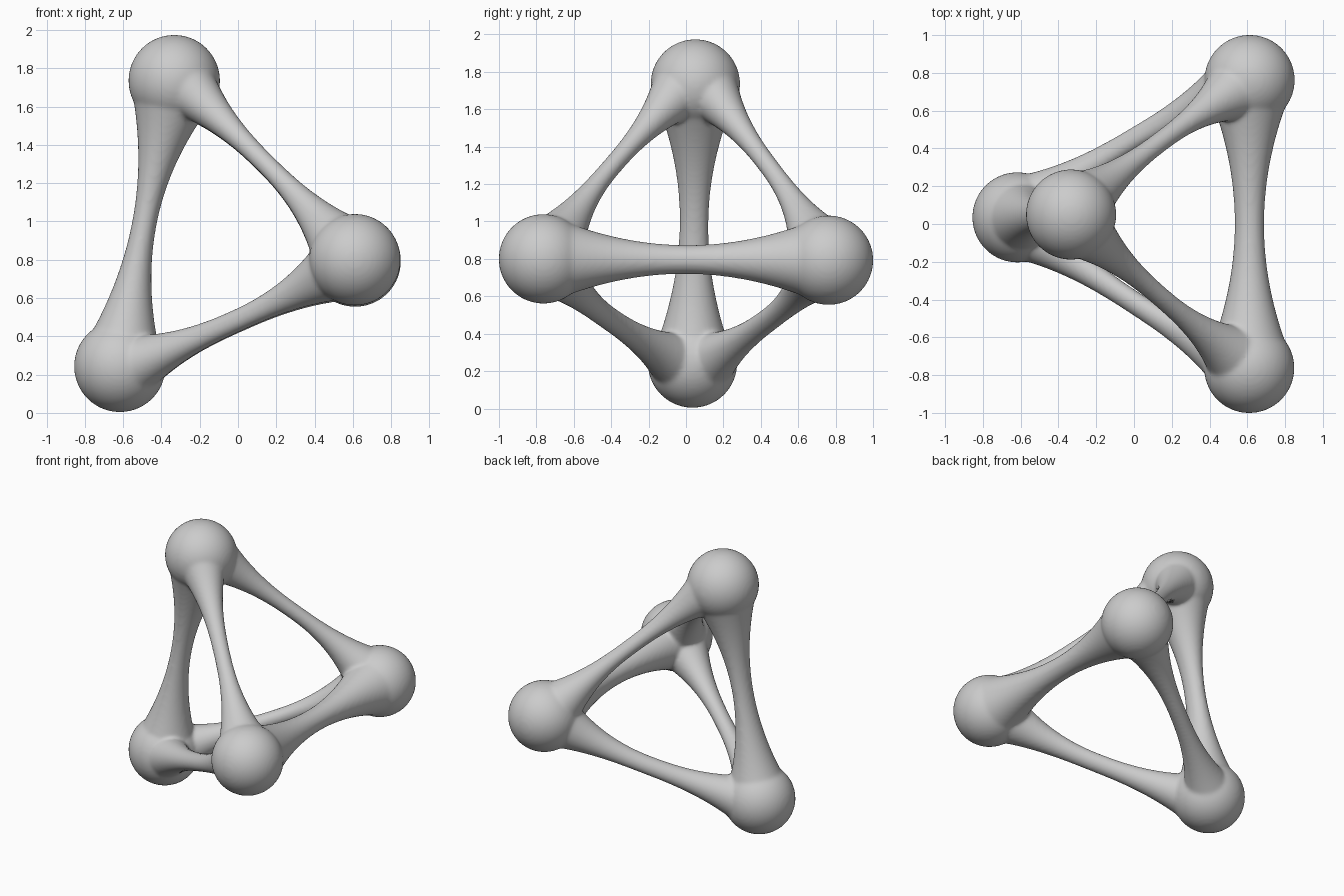
import bpy, bmesh, math
from mathutils import Vector

cube = bpy.data.objects.get("Cube")
if cube:
    bpy.data.objects.remove(cube, do_unlink=True)

grey = bpy.data.materials.new("plain_grey")
grey.use_nodes = True
colour = (0.6, 0.6, 0.6, 1)
grey.diffuse_color = colour
grey.node_tree.nodes["Principled BSDF"].inputs["Base Color"].default_value = colour

RADIUS = 0.239
nodes = {
    "top": Vector((-0.333, 0.05, 1.735)),
    "low": Vector((-0.617, 0.035, 0.243)),
    "front": Vector((0.61, -0.762, 0.8)),
    "back": Vector((0.612, 0.762, 0.793)),
}
middle = sum(nodes.values(), Vector()) / 4
frame = bmesh.new()


def ball(place):
    made = bmesh.ops.create_uvsphere(frame, u_segments=64, v_segments=32, radius=RADIUS)
    bmesh.ops.translate(frame, verts=made["verts"], vec=place)


def strut(a, b, radial, tangential, flares, power, bow, shift=0):
    """Waisted bar between two balls, bowed away from the middle.
    flares: end radii at a and b; shift: outward offset at a."""
    axis = (b - a).normalized()
    centre = (a + b) / 2
    out = centre - middle
    out = (out - axis * out.dot(axis)).normalized()
    side = axis.cross(out)
    reach = (b - a).length / 2 - 0.14
    steps, sides = 32, 40
    rings = []
    for i in range(steps + 1):
        t = 2 * i / steps - 1
        grow = abs(t) ** power
        flare = flares[0] if t < 0 else flares[1]
        r_out = radial + (flare - radial) * grow
        r_side = tangential + (flare - tangential) * grow
        offset = bow * (1 - t * t) + (shift * t * t if t < 0 else 0)
        c = centre + axis * (reach * t) + out * offset
        ring = []
        for k in range(sides):
            ang = math.tau * k / sides
            ring.append(frame.verts.new(
                c + out * (r_out * math.cos(ang)) + side * (r_side * math.sin(ang))))
        rings.append(ring)
    for r0, r1 in zip(rings, rings[1:]):
        for k in range(sides):
            n = (k + 1) % sides
            frame.faces.new((r0[k], r0[n], r1[n], r1[k]))
    frame.faces.new(rings[0][::-1])
    frame.faces.new(rings[-1])


# Corner balls
for place in nodes.values():
    ball(place)

# Thick struts: the upright and the crossbar
strut(nodes["low"], nodes["top"], 0.064, 0.077, (0.18, 0.19), 2, 0.014)
strut(nodes["front"], nodes["back"], 0.078, 0.077, (0.19, 0.19), 2, 0)

# Slender struts, in front and back pairs
for end in ("front", "back"):
    strut(nodes["top"], nodes[end], 0.052, 0.054, (0.15, 0.168), 2.4, 0.048, 0.04)
    strut(nodes["low"], nodes[end], 0.063, 0.056, (0.15, 0.168), 2.4, 0.062, 0.04)

# One continuous body with softly blended joints
bmesh.ops.recalc_face_normals(frame, faces=frame.faces[:])
mesh = bpy.data.meshes.new("ball_and_strut_frame")
frame.to_mesh(mesh)
frame.free()
mesh.materials.append(grey)
body = bpy.data.objects.new("ball_and_strut_frame", mesh)
bpy.context.collection.objects.link(body)
for face in mesh.polygons:
    face.use_smooth = True

blend = body.modifiers.new("merge", 'REMESH')
blend.mode = 'VOXEL'
blend.voxel_size = 0.012
blend.use_smooth_shade = True
soften = body.modifiers.new("soften", 'SMOOTH')
soften.factor = 0.5
soften.iterations = 8
